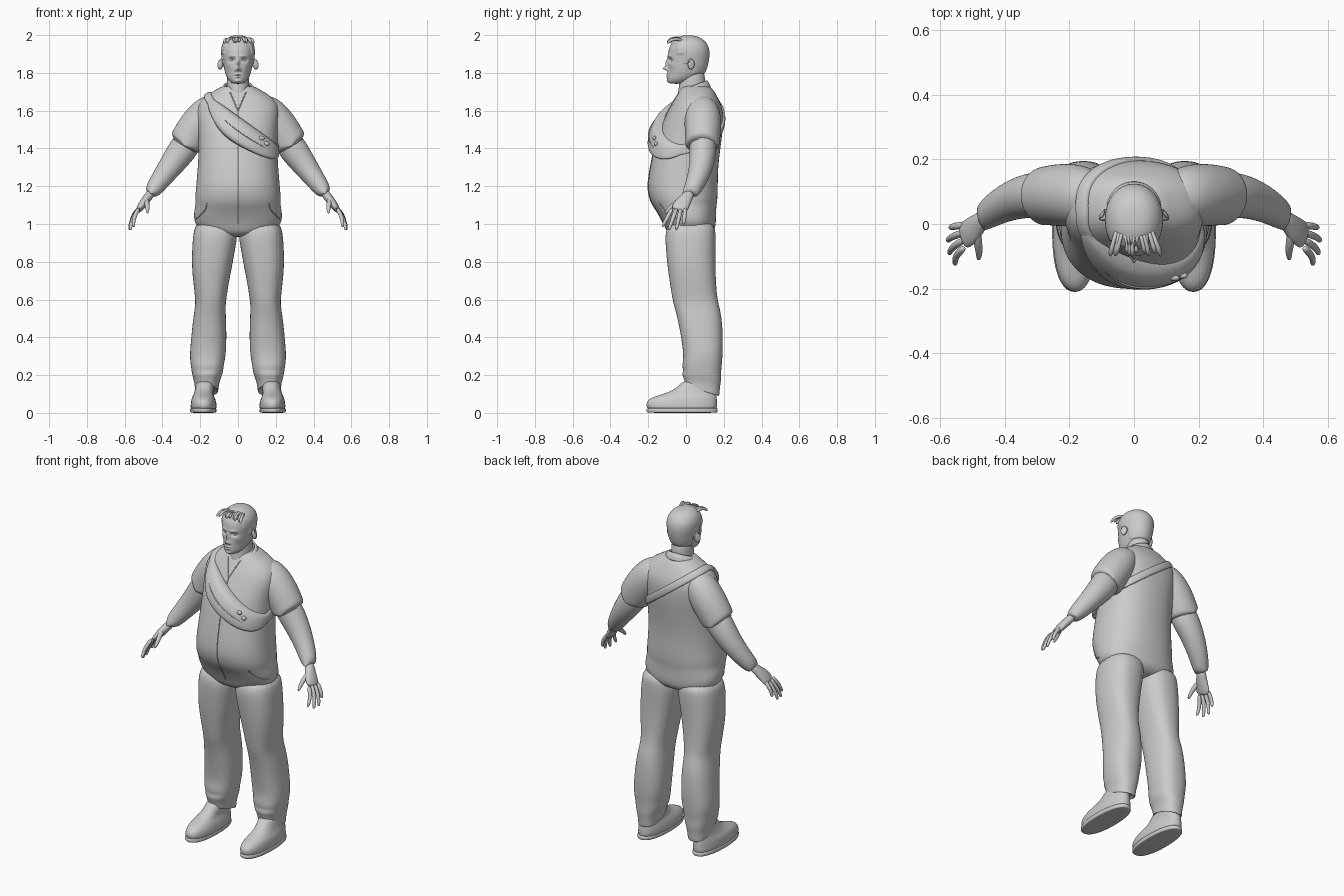
import bpy, bmesh, math, random
from mathutils import Vector
from mathutils.bvhtree import BVHTree

if "Cube" in bpy.data.objects:
    bpy.data.objects.remove(bpy.data.objects["Cube"])

GREY = (0.6, 0.6, 0.6, 1)
clay = bpy.data.materials.new("plain_grey")
clay.use_nodes = True
clay.diffuse_color = GREY
clay.node_tree.nodes["Principled BSDF"].inputs["Base Color"].default_value = GREY
SIDES = (("left_", 1), ("right_", -1))


def finish(name, bm, levels=2):
    """Turn a bmesh into a smooth object with its subdivision baked in."""
    bmesh.ops.recalc_face_normals(bm, faces=bm.faces)
    mesh = bpy.data.meshes.new(name)
    bm.to_mesh(mesh)
    bm.free()
    obj = bpy.data.objects.new(name, mesh)
    bpy.context.collection.objects.link(obj)
    if levels:
        mod = obj.modifiers.new("smooth", "SUBSURF")
        mod.levels = mod.render_levels = levels
        baked = bpy.data.meshes.new_from_object(
            obj.evaluated_get(bpy.context.evaluated_depsgraph_get()))
        obj.modifiers.clear()
        obj.data = baked
    obj.data.materials.clear()
    obj.data.materials.append(clay)
    for p in obj.data.polygons:
        p.use_smooth = True
    return obj


def skin(name, rings, levels=2, loop=False):
    """Bridge rings of points; cap the ends unless they loop."""
    bm = bmesh.new()
    rows = [[bm.verts.new(p) for p in r] for r in rings]
    n = len(rows[0])
    for a, b in zip(rows, rows[1:] + rows[:1] if loop else rows[1:]):
        for i in range(n):
            bm.faces.new((a[i], a[(i + 1) % n], b[(i + 1) % n], b[i]))
    if not loop:
        bm.faces.new(rows[0])
        bm.faces.new(rows[-1])
    return finish(name, bm, levels)


def rounded(n, power):
    """Unit superellipse outline."""
    def f(v):
        return math.copysign(abs(v) ** (2 / power), v)
    return [(f(math.cos(i * math.tau / n)), f(math.sin(i * math.tau / n))) for i in range(n)]


def stack(name, rows, power=2.3, n=24, levels=2, side=1):
    """Loft of level rings: z, x min, x max, y front, y back."""
    rings = [[(side * ((x0 + x1) / 2 + (x1 - x0) / 2 * c), (y0 + y1) / 2 + (y1 - y0) / 2 * s, z)
              for c, s in rounded(n, power)] for z, x0, x1, y0, y1 in rows]
    return skin(name, rings, levels)


def limb(name, rows, side=1, n=12, levels=2):
    """Loft along a path: x, y, z, radius across, radius front to back."""
    pts = [Vector((side * r[0], r[1], r[2])) for r in rows]
    rings = []
    for i, p in enumerate(pts):
        t = (pts[min(i + 1, len(pts) - 1)] - pts[max(i - 1, 0)]).normalized()
        v = Vector((0, 1, 0))
        v = (v - t * v.dot(t)).normalized()
        u = v.cross(t)
        rings.append([p + u * c * rows[i][3] + v * s * rows[i][4] for c, s in rounded(n, 2)])
    return skin(name, rings, levels)


def ball(name, place, size):
    bm = bmesh.new()
    bmesh.ops.create_uvsphere(bm, u_segments=20, v_segments=12, radius=1)
    for v in bm.verts:
        v.co = Vector(a * b for a, b in zip(v.co, size)) + Vector(place)
    return finish(name, bm, 0)


def tree(obj):
    return BVHTree.FromPolygons([v.co for v in obj.data.vertices],
                                [p.vertices[:] for p in obj.data.polygons])


# Torso of the overall
body = [(.93, .10, -.07, .10), (.96, .19, -.105, .15), (1.0, .234, -.118, .16),
        (1.06, .236, -.15, .16), (1.1, .226, -.178, .163), (1.13, .23, -.193, .168),
        (1.19, .224, -.207, .17), (1.28, .216, -.195, .17), (1.38, .21, -.175, .18),
        (1.48, .21, -.15, .195), (1.56, .22, -.115, .2), (1.61, .222, -.09, .195),
        (1.65, .205, -.068, .18), (1.685, .165, -.047, .16), (1.712, .115, -.03, .145),
        (1.735, .08, -.02, .12)]
torso = stack("torso", [(z, -w, w, f, b) for z, w, f, b in body])
torso_tree = tree(torso)

# Trouser legs, with hems dropping toward the heel, and shoes
leg = [(1.02, .02, .22, -.09, .15), (.95, 0, .238, -.112, .158), (.88, .012, .243, -.108, .157),
       (.78, .03, .246, -.1, .156), (.68, .05, .236, -.085, .16), (.6, .062, .226, -.072, .167),
       (.56, .066, .228, -.062, .178), (.5, .063, .238, -.045, .19), (.4, .06, .248, -.026, .197),
       (.3, .064, .257, -.012, .194), (.25, .076, .25, -.022, .19), (.22, .078, .246, -.014, .186),
       (.19, .088, .24, -.022, .187), (.16, .1, .23, -.012, .18), (.12, .104, .228, -.004, .177),
       (.115, .106, .226, 0, .174), (.14, .125, .205, .03, .155)]
shoe = [(.012, .118, .247, -.2, .16), (.03, .112, .252, -.21, .166), (.055, .114, .25, -.212, .166),
        (.08, .122, .245, -.19, .164), (.098, .13, .235, -.13, .162), (.115, .13, .23, -.08, .162),
        (.14, .125, .225, -.04, .16), (.175, .13, .22, -.015, .15)]
sole = [(0, .118, .248, -.2, .163), (.003, .113, .254, -.211, .17),
        (.024, .113, .254, -.213, .17), (.027, .12, .248, -.2, .16)]
for label, side in SIDES:
    trouser = stack(label + "trouser_leg", leg, 2.4, side=side)
    for v in trouser.data.vertices:
        v.co.z -= .3 * (v.co.y - .08) * max(0, min(1, (.24 - v.co.z) / .1))
    stack(label + "shoe", shoe, 2.3, side=side)
    stack(label + "sole", sole, 2.3, side=side)

# Sleeves, arms and hands
sleeve = [(.1, .08, 1.64, .05, .06), (.14, .085, 1.615, .08, .085), (.175, .088, 1.575, .095, .098),
          (.225, .09, 1.505, .1, .098), (.262, .088, 1.445, .097, .093), (.284, .085, 1.41, .097, .09),
          (.286, .085, 1.407, .093, .087), (.275, .085, 1.425, .07, .07)]
arm = [(.25, .09, 1.46, .07, .07), (.285, .09, 1.405, .08, .074), (.325, .087, 1.35, .073, .07),
       (.365, .078, 1.295, .064, .064), (.42, .053, 1.22, .052, .054), (.462, .022, 1.162, .042, .043),
       (.468, .018, 1.155, .04, .04), (.462, .022, 1.162, .028, .03)]
palm = [(.455, .025, 1.17, .024, .028), (.475, .008, 1.145, .024, .03), (.495, -.014, 1.118, .024, .042),
        (.515, -.03, 1.09, .02, .046), (.53, -.04, 1.068, .015, .042)]
tips = {"index": (.552, -.125, .985), "middle": (.57, -.092, .967),
        "ring": (.575, -.052, .969), "little": (.566, -.012, .998)}
thumb = [(.488, -.012, 1.135, .016, .018), (.483, -.055, 1.112, .015, .016),
         (.478, -.085, 1.085, .012, .012), (.48, -.112, 1.055, .008, .008)]
for label, side in SIDES:
    limb(label + "sleeve", sleeve, side, 20)
    limb(label + "arm", arm, side, 16)
    limb(label + "palm", palm, side)
    limb(label + "thumb", thumb, side, 8)
    for i, (finger, tip) in enumerate(tips.items()):
        root, end = Vector((.524, -.072 + .023 * i, 1.085)), Vector(tip)
        rows = []
        for f, r in ((0, .012), (.35, .0125), (.7, .0105), (.93, .009), (1, .005)):
            p = root.lerp(end, f) + Vector((.012, 0, 0)) * math.sin(math.pi * f)
            rows.append((*p, r, r))
        limb(label + finger + "_finger", rows, side, 8)

# Neck and head
stack("neck", [(1.64, -.07, .07, -.05, .11), (1.7, -.062, .062, -.042, .11),
               (1.75, -.058, .058, -.035, .1), (1.83, -.058, .058, -.03, .1)], 2)
skull = [(1.742, .025, -.085, -.02), (1.752, .042, -.097, .02), (1.775, .06, -.1, .065),
         (1.8, .069, -.099, .098), (1.83, .076, -.097, .11), (1.865, .081, -.097, .117),
         (1.9, .086, -.097, .122), (1.935, .086, -.09, .118), (1.965, .073, -.072, .1),
         (1.987, .047, -.042, .068), (1.994, .018, -.01, .03)]
head = stack("head", [(z, -w, w, f, b) for z, w, f, b in skull], 2.1, levels=3)
# Face relief: x, z, width, height, depth
relief = [(0, 1.823, .011, .01, -.022), (0, 1.85, .008, .022, -.014), (.013, 1.815, .007, .007, -.007),
          (.032, 1.868, .016, .01, .014), (.03, 1.89, .02, .006, -.006), (0, 1.792, .018, .004, -.007),
          (0, 1.779, .016, .005, -.007), (0, 1.7855, .021, .0018, .005), (0, 1.757, .018, .009, -.006),
          (.05, 1.8, .016, .02, .004), (.052, 1.842, .014, .012, -.003)]
for v in head.data.vertices:
    x, y, z = v.co
    if y < 0:
        for cx, cz, w, h, depth in relief:
            v.co.y += depth * math.exp(-((abs(x) - cx) / w) ** 2 - ((z - cz) / h) ** 2) * min(1, -y / .03)
    # Raised short hair over crown and back
    hairline = 1.955 if y < -.05 else 1.9 if y < -.01 else 1.85 if y < .04 else 1.8
    if z > hairline:
        v.co += Vector((x, y - .01, z - 1.88)).normalized() * .005
for label, side in SIDES:
    ball(label + "eye", (side * .032, -.067, 1.867), (.014, .012, .01))
    ear = [(.078, .02, 1.845, .026, .012), (.088, .024, 1.847, .032, .018),
           (.097, .03, 1.85, .034, .021), (.099, .032, 1.851, .028, .016), (.092, .028, 1.85, .018, .009)]
    limb(label + "ear", ear, side, 14)

# Swept front locks of hair
random.seed(4)
for i in range(13):
    x = -.066 + .011 * i
    lift = .012 * math.cos(x * 18)
    drift = random.uniform(-.012, .018)
    tip = random.uniform(-.006, .008)
    limb("hair_lock_%d" % (i + 1),
         [(x * .8, -.015, 1.966 + lift, .006, .005), (x * .9 + drift * .3, -.045, 1.976 + lift, .011, .009),
          (x + drift * .7, -.078, 1.972 + lift, .011, .011), (x * 1.05 + drift, -.096 + tip, 1.95 + lift, .005, .006)],
         n=8)

# Folded shirt collar
bm = bmesh.new()
grid = []
for i in range(33):
    t = i / 16 - 1
    a, k = t * math.radians(152), abs(t)
    top = 1.772 - .062 * k ** 1.5
    row = []
    for radius, drop in ((.066, .02), (.074, 0), (.1 + .03 * k ** 3, .05 + .03 * k ** 4)):
        row.append(bm.verts.new((radius * math.sin(a), .036 + radius * math.cos(a), top - drop)))
    grid.append(row)
for a, b in zip(grid, grid[1:]):
    for j in range(2):
        bm.faces.new((a[j], a[j + 1], b[j + 1], b[j]))
bmesh.ops.recalc_face_normals(bm, faces=bm.faces)
bmesh.ops.solidify(bm, geom=bm.faces[:], thickness=.008)
finish("collar", bm, 1)


# Cross-body sling, wrapped around the torso in a tilted plane
def sling(name, start, stop, half, thick, steps=48, bulge=False):
    down, normal, loop = Vector((.8, 0, -.6)), Vector((.6, 0, .8)), stop - start == 360
    rings = []
    for i in range(steps if loop else steps + 1):
        f = i / steps
        a = math.radians(start + (stop - start) * f)
        swell = max(.02, math.sin(math.pi * f)) ** .7 if bulge else 1
        ray = down * math.cos(a) + Vector((0, math.sin(a), 0))
        core = Vector((.02, .03, 1.55)) - normal * .058 * max(0, -math.sin(a))
        ring = []
        for c, s in rounded(12, 3.5):
            wide = max(half * swell, min(half, .02))
            origin = core + normal * c * wide
            hit = torso_tree.ray_cast(origin, ray)[0] or origin
            ring.append(hit + ray * (thick * swell * s if s > 0 else .01 * s))
        rings.append(ring)
    return skin(name, rings, 1, loop)


sling("sling_strap", 0, 360, .021, .012, 72)
bag = sling("sling_bag", 192, 356, .066, .055, bulge=True)
sling("bag_zip", 205, 345, .003, .06, bulge=True)
bag_tree = tree(bag)
for i, (x, z) in enumerate(((.125, 1.455), (.15, 1.425))):
    spot = bag_tree.ray_cast(Vector((x, -1, z)), Vector((0, 1, 0)))[0] or Vector((x, -.15, z))
    ball("buckle_%d" % (i + 1), spot, (.016, .01, .012))


# Seams lying on the torso
def seam(name, points, thick=.003):
    curve = bpy.data.curves.new(name, "CURVE")
    curve.dimensions = "3D"
    curve.bevel_depth = thick
    line = curve.splines.new("POLY")
    hits = [torso_tree.ray_cast(Vector((x, -1, z)), Vector((0, 1, 0)))[0] for x, z in points]
    hits = [h for h in hits if h]
    line.points.add(len(hits) - 1)
    for p, h in zip(line.points, hits):
        p.co = (*h, 1)
    curve.materials.append(clay)
    bpy.context.collection.objects.link(bpy.data.objects.new(name, curve))


seam("front_zip", [(0, 1.0 + .02 * i) for i in range(31)])
for label, side in SIDES:
    seam(label + "neckline", [(side * .006 * i, 1.6 + .014 * i) for i in range(8)])
    seam(label + "pocket_edge", [(side * (.165 + .06 * math.sin(a / 10) ** 2), 1.11 - .085 * math.cos(a / 10 - 1.57))
                                 for a in range(16)])
